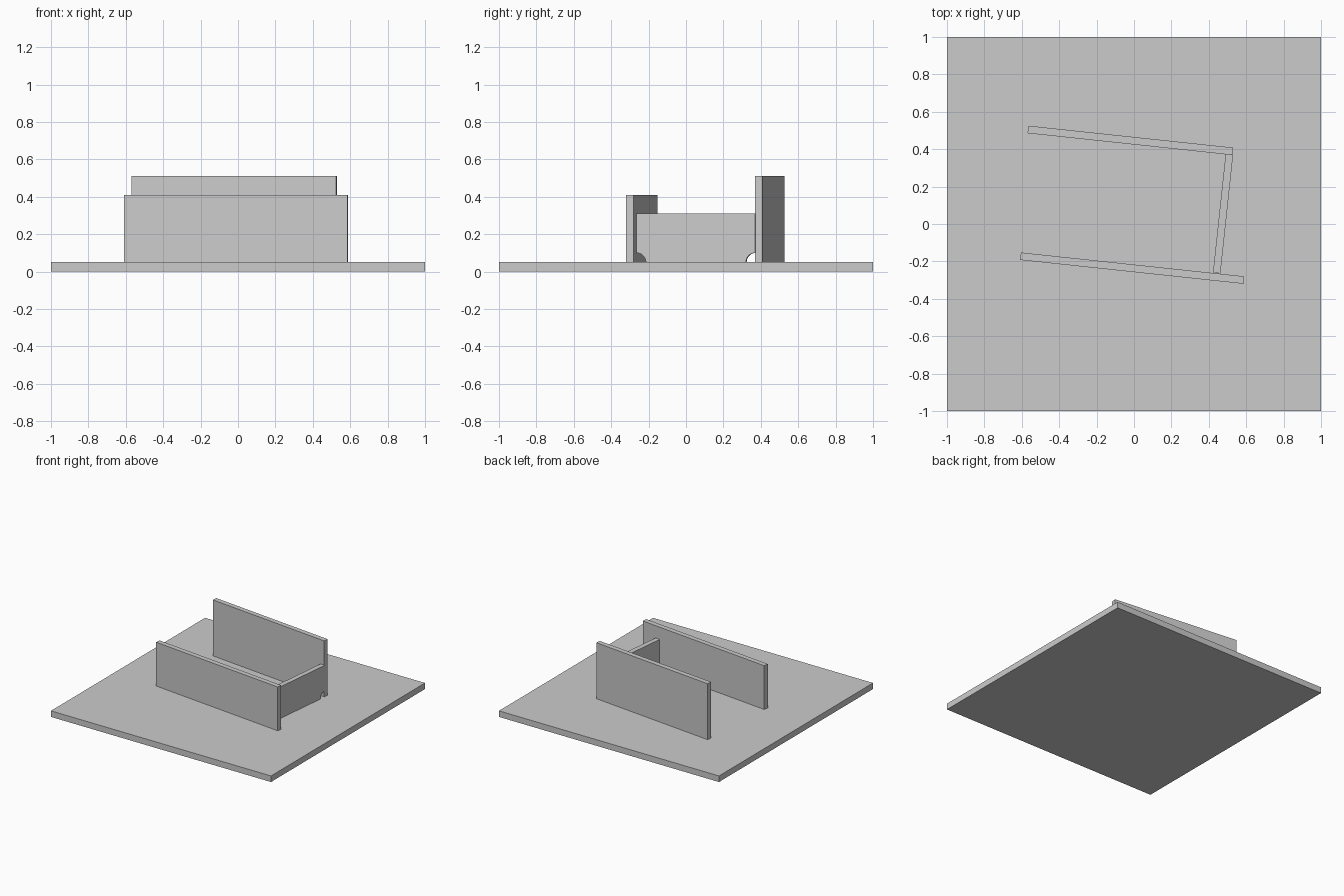
import bpy
import math
from mathutils import Matrix

cube = bpy.data.objects.get("Cube")
if cube:
    bpy.data.objects.remove(cube, do_unlink=True)

grey = bpy.data.materials.new("light_grey")
grey.use_nodes = True
colour = (0.6, 0.6, 0.6, 1)
grey.diffuse_color = colour
grey.node_tree.nodes["Principled BSDF"].inputs["Base Color"].default_value = colour

FLOOR = 0.05      # top of the base plate
THICK = 0.04      # wall thickness
TURN = math.radians(-6.1)


def prism(name, outline, depth, matrix):
    """Extrude a closed outline by depth, centred on its plane."""
    n = len(outline)
    verts = [(u, v, w) for w in (-depth / 2, depth / 2) for u, v in outline]
    faces = [tuple(reversed(range(n))), tuple(range(n, 2 * n))]
    faces += [(i, (i + 1) % n, n + (i + 1) % n, n + i) for i in range(n)]
    mesh = bpy.data.meshes.new(name)
    mesh.from_pydata(verts, [], faces)
    mesh.transform(matrix)
    mesh.materials.append(grey)
    obj = bpy.data.objects.new(name, mesh)
    bpy.context.collection.objects.link(obj)
    return obj


def upright(x, y, angle):
    """Stand an outline on the base plate, running along the given angle."""
    return (Matrix.Translation((x, y, FLOOR)) @ Matrix.Rotation(angle, 4, "Z")
            @ Matrix.Rotation(math.pi / 2, 4, "X"))


def rectangle(length, height):
    h = length / 2
    return [(-h, 0), (h, 0), (h, height), (-h, height)]


# Base plate
prism("base_plate", [(-1, -1), (1, -1), (1, 1), (-1, 1)], FLOOR,
      Matrix.Translation((0, 0, FLOOR / 2)))

# Long parallel walls
prism("front_wall", rectangle(1.2, 0.36), THICK, upright(-0.01, -0.236, TURN))
prism("back_wall", rectangle(1.1, 0.46), THICK, upright(-0.02, 0.447, TURN))

# Cross wall with a quarter-round notch at each bottom corner
half, height, radius, steps = 0.319, 0.26, 0.05, 12
arc = [(half - radius * math.cos(t), radius * math.sin(t))
       for t in (math.pi / 2 * i / steps for i in range(steps + 1))]
side = arc + [(half, height)]
outline = side + [(-u, v) for u, v in reversed(side)]
prism("cross_wall", outline, THICK, upright(0.476, 0.055, TURN + math.pi / 2))
